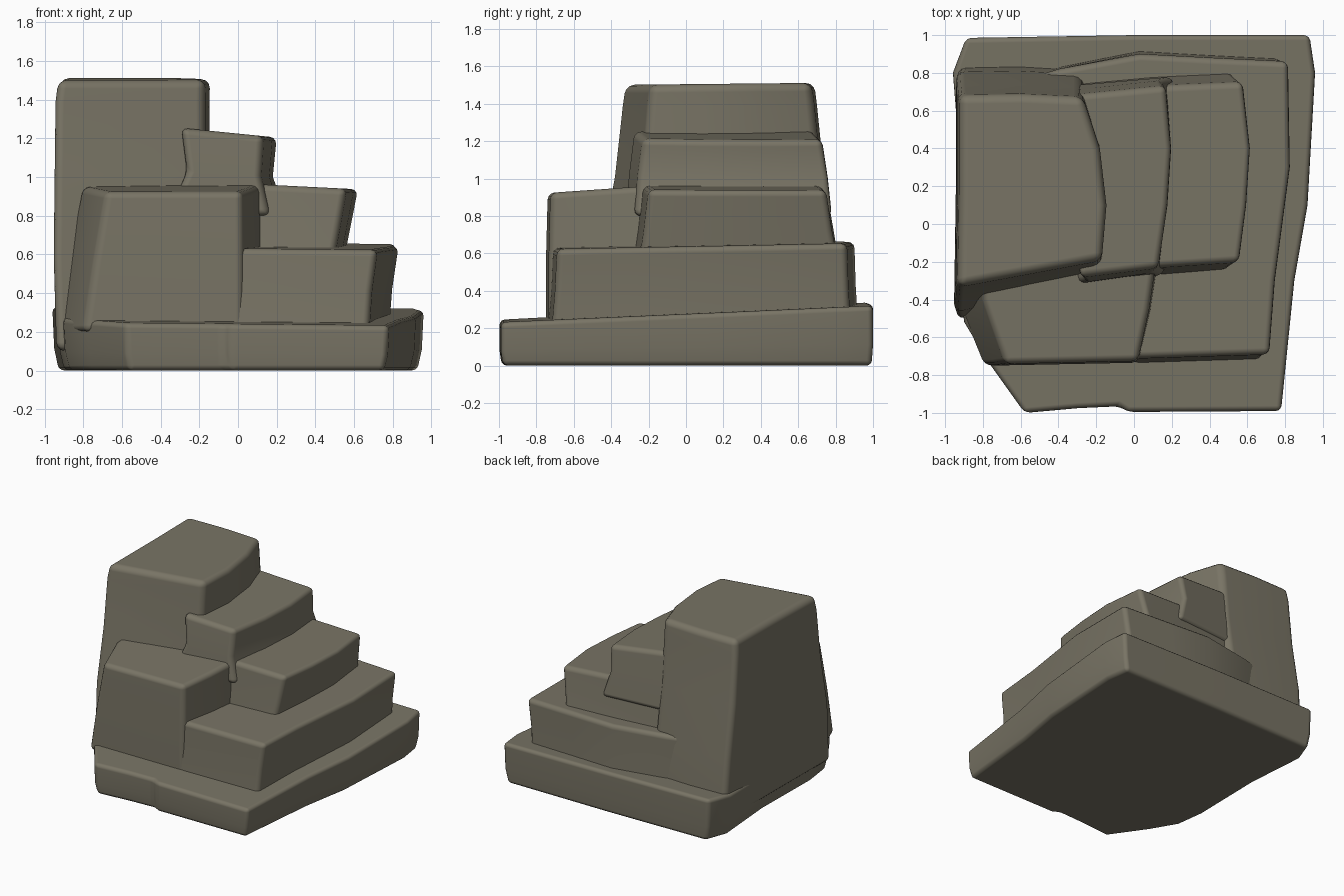
import bpy
import bmesh
from mathutils import Vector

default_cube = bpy.data.objects.get("Cube")
if default_cube:
    bpy.data.objects.remove(default_cube, do_unlink=True)

# One stone colour for everything
stone = bpy.data.materials.new("grey_brown_stone")
stone.use_nodes = True
stone_colour = (0.19, 0.175, 0.13, 1)
stone.diffuse_color = stone_colour
shader = stone.node_tree.nodes["Principled BSDF"]
shader.inputs["Base Color"].default_value = stone_colour
shader.inputs["Roughness"].default_value = 0.9

PIVOT = Vector((0, 0.2))


def rock(name, outline, bottom, top, rings, slope_x=0, slope_y=0, bevel=0.035):
    """Loft an outline upwards; each ring is (height fraction, x scale, y scale)."""
    bm = bmesh.new()
    loops = []
    for fraction, scale_x, scale_y in rings:
        loop = []
        for x, y in outline:
            roof = top + slope_x * x + slope_y * y
            loop.append(bm.verts.new((
                PIVOT.x + (x - PIVOT.x) * scale_x,
                PIVOT.y + (y - PIVOT.y) * scale_y,
                bottom + (roof - bottom) * fraction)))
        loops.append(loop)
    count = len(outline)
    for lower, upper in zip(loops, loops[1:]):
        for i in range(count):
            j = (i + 1) % count
            bm.faces.new((lower[i], lower[j], upper[j], upper[i]))
    bm.faces.new(loops[0])
    bm.faces.new(loops[-1])
    bmesh.ops.recalc_face_normals(bm, faces=bm.faces)
    for face in bm.faces:
        face.smooth = True
    mesh = bpy.data.meshes.new(name)
    bm.to_mesh(mesh)
    bm.free()
    mesh.materials.append(stone)
    obj = bpy.data.objects.new(name, mesh)
    bpy.context.collection.objects.link(obj)
    # Worn, rounded edges
    worn = obj.modifiers.new("worn_edges", "BEVEL")
    worn.width = bevel
    worn.segments = 3
    worn.limit_method = "ANGLE"
    worn.angle_limit = 0.5
    worn.harden_normals = True
    return obj


# Broad base slab with a chipped front edge
rock("base_slab",
     [(-0.58, -1), (-0.3, -0.975), (-0.08, -0.965), (-0.03, -0.995),
      (0.78, -0.99), (0.85, -0.3), (0.92, 0.1), (0.96, 0.8), (0.93, 1),
      (0, 1), (-0.89, 0.985), (-0.96, 0.8), (-0.92, 0.3), (-0.93, -0.3),
      (-0.9, -0.52), (-0.78, -0.72)],
     0, 0.285, [(0, 0.965, 0.99), (0.35, 0.99, 1), (1, 1, 1)],
     slope_x=-0.01, slope_y=0.045)

# First wide ledge
rock("lower_ledge",
     [(-0.6, -0.69), (0.05, -0.71), (0.72, -0.69), (0.75, -0.3),
      (0.83, 0.3), (0.82, 0.86), (0.4, 0.88), (0.03, 0.9),
      (-0.4, 0.82), (-0.8, 0.7)],
     0.2, 0.645, [(0, 0.94, 1.03), (0.5, 0.96, 1.01), (1, 1, 1)],
     slope_x=-0.01, slope_y=0.02)

# Square block at the front
rock("front_block",
     [(-0.68, -0.74), (0.02, -0.725), (0.08, -0.45), (0.13, -0.1),
      (-0.8, -0.1), (-0.8, -0.4)],
     0.2, 0.975, [(0, 1.17, 1.01), (0.5, 1.09, 1.01), (1, 1, 1)],
     slope_y=0.07)

# Second ledge
rock("middle_ledge",
     [(-0.5, -0.2), (0.1, -0.23), (0.56, -0.2), (0.6, 0.1), (0.62, 0.4),
      (0.58, 0.75), (0.1, 0.73), (-0.5, 0.68)],
     0.5, 0.968, [(0, 0.86, 1.14), (0.5, 0.93, 1.06), (1, 1, 1)],
     slope_x=-0.05)

# Third ledge
rock("upper_ledge",
     [(-0.29, -0.28), (0.13, -0.23), (0.18, 0.1), (0.2, 0.4),
      (0.17, 0.73), (-0.35, 0.68)],
     0.8, 1.225, [(0, 1.25, 1.1), (0.5, 0.9, 1.06), (1, 1, 1)],
     slope_x=-0.1)

# Tall flat-topped pillar whose back flares down to the base
rock("tall_pillar",
     [(-0.93, -0.33), (-0.55, -0.26), (-0.17, -0.19), (-0.145, 0.1),
      (-0.18, 0.4), (-0.27, 0.67), (-0.6, 0.685), (-0.92, 0.68), (-0.92, 0.2)],
     0.1, 1.505, [(0, 1.01, 1.34), (0.35, 1.025, 1.26), (0.65, 1.02, 1.11),
                  (0.92, 1.015, 1.03), (1, 1, 1)],
     slope_y=0.01, bevel=0.045)
